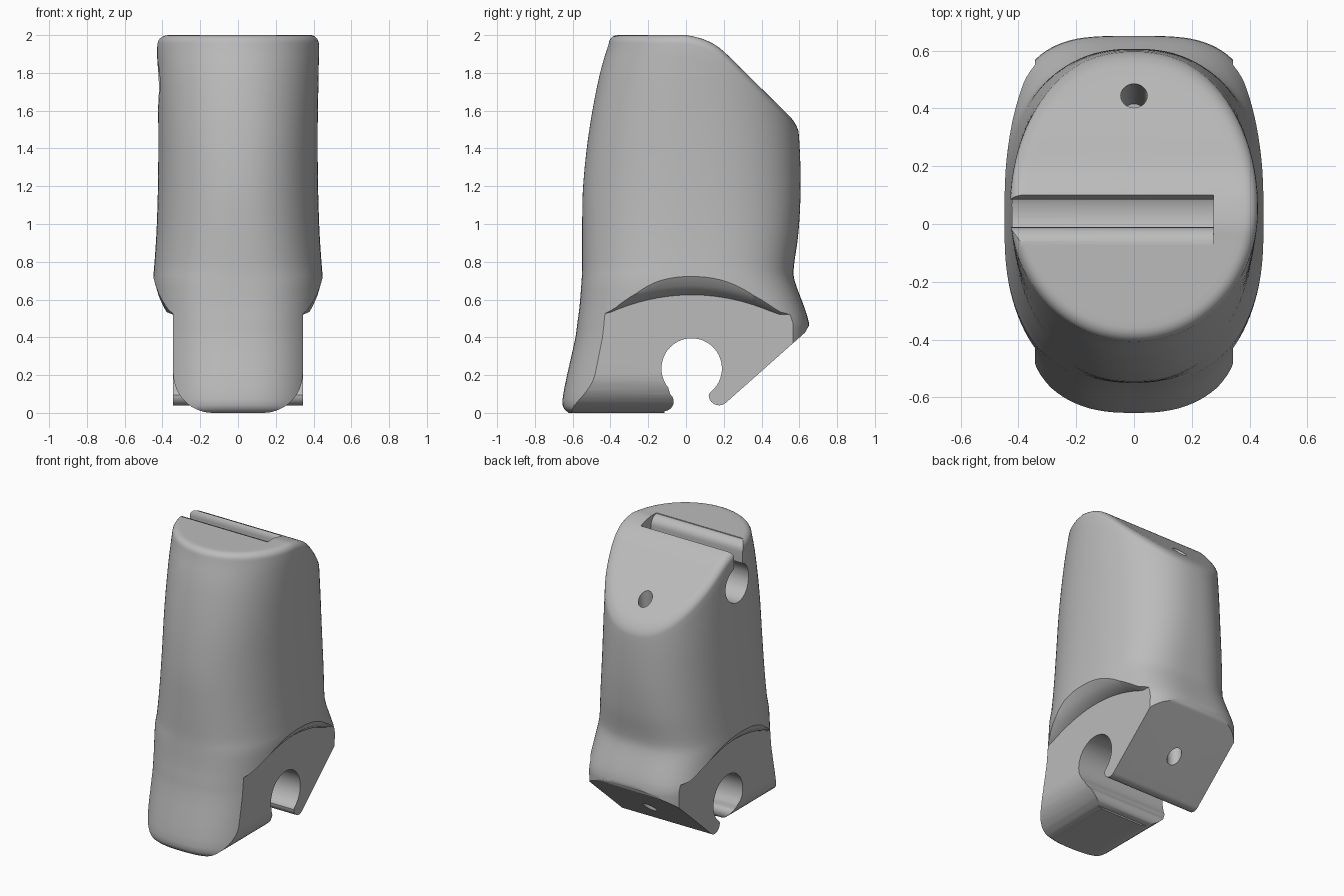
import bpy
import bmesh
from math import sin, cos, pi, radians

cube = bpy.data.objects.get("Cube")
if cube:
    bpy.data.objects.remove(cube, do_unlink=True)

grey = bpy.data.materials.new("plain grey")
grey.use_nodes = True
COLOUR = (0.5, 0.5, 0.5, 1)
grey.diffuse_color = COLOUR
grey.node_tree.nodes["Principled BSDF"].inputs["Base Color"].default_value = COLOUR


def smooth_curve(knots, t, column=1):
    """Smooth interpolation through rows sorted by their first entry."""
    last = len(knots) - 1
    t = min(max(t, knots[0][0]), knots[last][0])
    i = 0
    while i < last - 1 and t > knots[i + 1][0]:
        i += 1

    def slope(k):
        before, after = knots[max(k - 1, 0)], knots[min(k + 1, last)]
        return (after[column] - before[column]) / (after[0] - before[0])

    p, q = knots[i], knots[i + 1]
    width = q[0] - p[0]
    u = (t - p[0]) / width
    ease = u * u * (3 - 2 * u)
    return (p[column] + (q[column] - p[column]) * ease
            + width * u * (1 - u) * ((1 - u) * slope(i) - u * slope(i + 1)))


def skin(name, loops):
    """Join equal loops of points into a closed solid."""
    bm = bmesh.new()
    rings = [[bm.verts.new(p) for p in loop] for loop in loops]
    n = len(rings[0])
    for low, high in zip(rings, rings[1:]):
        for i in range(n):
            j = (i + 1) % n
            bm.faces.new((low[i], low[j], high[j], high[i]))
    bm.faces.new(rings[0][::-1])
    bm.faces.new(rings[-1])
    bmesh.ops.recalc_face_normals(bm, faces=bm.faces)
    mesh = bpy.data.meshes.new(name)
    bm.to_mesh(mesh)
    bm.free()
    mesh.materials.append(grey)
    ob = bpy.data.objects.new(name, mesh)
    bpy.context.collection.objects.link(ob)
    return ob


def side_prism(name, outline, x0, x1):
    return skin(name, [[(x, y, z) for y, z in outline] for x in (x0, x1)])


def arc(cy, cz, r, start, end, steps):
    angles = [radians(start + (end - start) * i / steps) for i in range(steps + 1)]
    return [(cy + r * cos(a), cz + r * sin(a)) for a in angles]


# Body outline: height, front, back, half width, front and back squareness
BODY = [
    (0, -.62, .65, .45, 2.6, 3.4),
    (.02, -.645, .65, .45, 2.6, 3.4),
    (.06, -.655, .65, .45, 2.6, 3.4),
    (.2, -.63, .65, .45, 2.6, 3.4),
    (.4, -.585, .652, .45, 2.6, 3.4),
    (.48, -.575, .65, .45, 2.6, 3.4),
    (.55, -.565, .63, .45, 2.6, 3.2),
    (.7, -.553, .575, .45, 2.5, 2.9),
    (.76, -.55, .57, .445, 2.4, 2.8),
    (.95, -.55, .595, .432, 2.3, 2.6),
    (1.2, -.545, .607, .424, 2.2, 2.4),
    (1.5, -.512, .595, .422, 2.2, 2.3),
    (1.8, -.455, .55, .427, 2.1, 2.3),
    (2, -.395, .5, .43, 2, 2.3),
]
# Sloping crown: depth and height
CROWN = [(-1, 2), (-.05, 2), (0, 2), (.1, 1.975), (.18, 1.93),
         (.3, 1.815), (.58, 1.54), (.8, 1.325)]
COLUMNS, RIM, WAIST = 112, .045, .8


def crown(y):
    return smooth_curve(CROWN, y)


def body_point(angle, z):
    front, back, half, nf, nb = [smooth_curve(BODY, z, c) for c in range(1, 6)]
    c, s = cos(angle), sin(angle)
    power = 2 / (nb if s > 0 else nf)
    mid, depth = (front + back) / 2, (back - front) / 2
    x = half * abs(c) ** power * (1 if c > 0 else -1)
    y = mid + depth * abs(s) ** power * (1 if s > 0 else -1)
    return x, y, z


angles = [2 * pi * (i + .5) / COLUMNS for i in range(COLUMNS)]
loops = [[body_point(a, z) for a in angles]
         for z in (0, .01, .02, .04, .07, .12, .2, .3, .4, .45, .48, .52,
                   .56, .61, .66, .7, .73, .76, WAIST)]
tops = []
for a in angles:
    z = 1.8
    for _ in range(20):
        z = crown(body_point(a, z)[1]) - RIM
    tops.append(z)
for k in range(1, 17):
    loops.append([body_point(a, WAIST + (t - WAIST) * k / 16)
                  for a, t in zip(angles, tops)])

# Rounded rim, then rings closing the crown
wall, centre = loops[-1], .08


def cap_loop(scale, drop):
    ring = [(x * scale, centre + (y - centre) * scale) for x, y, _ in wall]
    return [(x, y, crown(y) - drop) for x, y in ring]


for k in range(1, 6):
    a = pi / 2 * k / 5
    loops.append(cap_loop(1 - RIM * (1 - cos(a)) / .45, RIM * (1 - sin(a))))
for k in range(1, 16):
    loops.append(cap_loop(.9 * (1 - k / 15.3), 0))
body = skin("finger_segment", loops)

cutters = []

# Side clearance around the lower joint, with a flared ceiling
for side in (1, -1):
    flare = []
    for x, lift in ((.343, 0), (.38, .015), (.42, .05), (.45, .1), (.5, .2)):
        ys = [-.9 + 1.8 * i / 36 for i in range(37)]
        top = [(side * x, y, max(.625 - .5 * (y - .03) ** 2, .52) + lift) for y in ys]
        flare.append(top + [(side * x, .9, -.3), (side * x, -.9, -.3)])
    cutters.append(skin("side_clearance", flare))

# Snap-in pin socket, its mouth and the slanted underside of the claw
socket = arc(.03, .235, .16, -53, 219, 40)
socket += arc(-.115, .06, .05, 50, -90, 10)
socket += [(-.115, -.2), (1, -.2), (1, .5), (.66, .5), (.65, .46), (.63, .425)]
socket += arc(.175, .095, .055, -45, -180, 10)
cutters.append(side_prism("pin_socket", socket, -.8, .8))

# Rounded lower corners of the toe
for side in (1, -1):
    corner = arc(.133, .21, .21, 0, -90, 14) + [(.133, -.2), (.7, -.2), (.7, .21)]
    cutters.append(skin("toe_corner", [[(side * x, y, z) for x, z in corner]
                                       for y in (-.9, .03)]))

# Keyhole channel across the crown, with rounded lips
MID = .037
lip = [(y, z) for y, z in arc(.108, 1.935, .06, 180, 90, 8)]
right = [(MID + y, z) for y, z in lip]
left = [(MID - y, z) for y, z in reversed(lip)]
channel = arc(MID, 1.74, .13, -248, 68, 40) + right
channel += [(MID + .108, 2.2), (MID - .108, 2.2)] + left
cutters.append(side_prism("crown_channel", channel, -.7, .275))


# Cord tunnel entering from the slope and from the claw
def tunnel(name, y0, z0, y1, z1):
    return skin(name, [[(x, y + dy, z) for x, dy in arc(0, 0, .046, 0, 360 * 23 / 24, 23)]
                       for y, z in ((y0, z0), (y1, z1))])


cutters.append(tunnel("upper_tunnel", .463, 1.85, .37, 1.0))
cutters.append(tunnel("lower_tunnel", .4, 0, .37, .9))

# Carve the body and drop the cutters
bpy.context.view_layer.objects.active = body
for cutter in cutters:
    cutter.hide_render = True
    carve = body.modifiers.new("carve", 'BOOLEAN')
    carve.operation = 'DIFFERENCE'
    carve.solver = 'EXACT'
    carve.object = cutter
    bpy.ops.object.modifier_apply(modifier=carve.name)
    bpy.data.objects.remove(cutter, do_unlink=True)

bpy.ops.object.select_all(action='DESELECT')
body.select_set(True)
bpy.ops.object.shade_smooth_by_angle(angle=radians(32))
